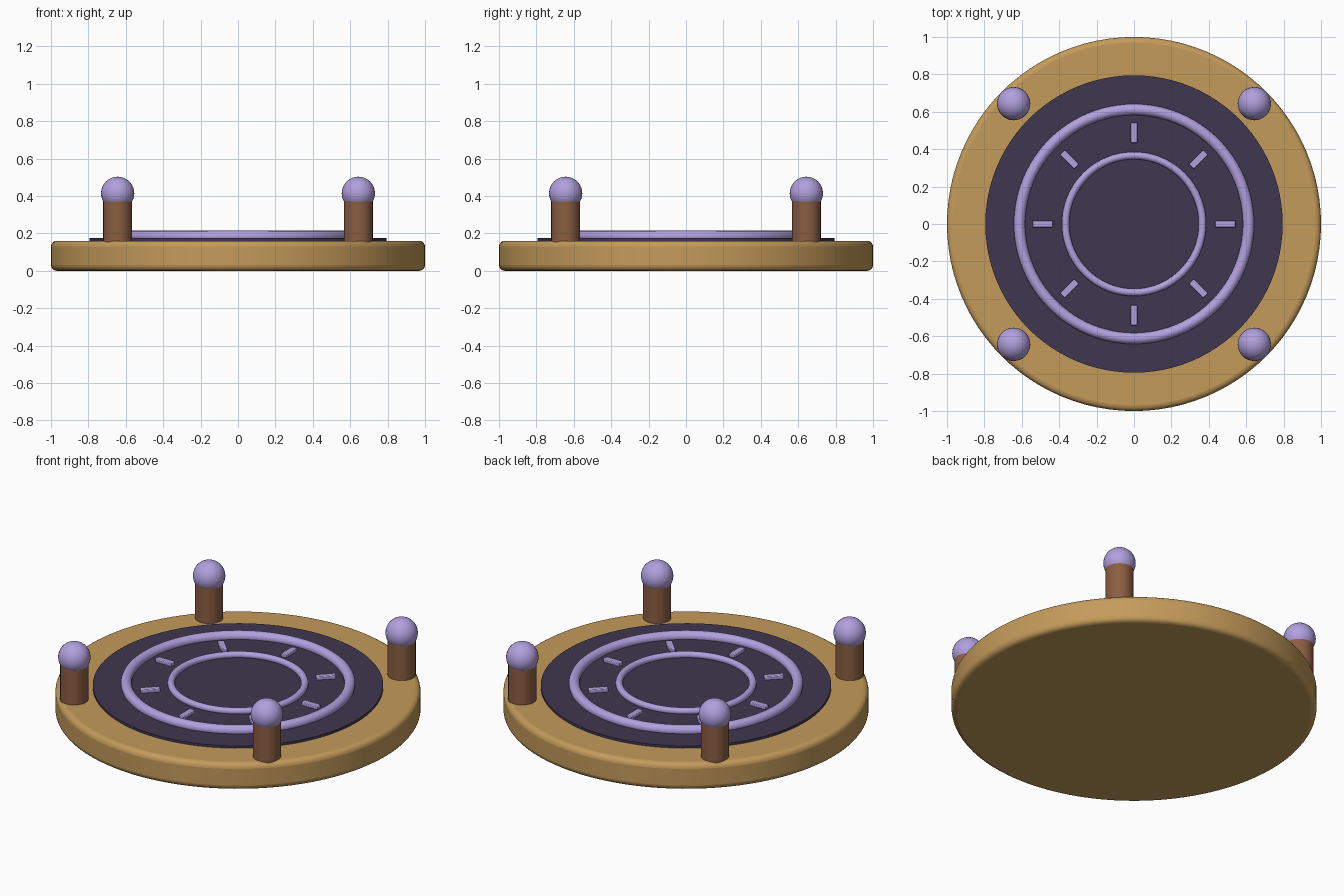
import bpy, math

if "Cube" in bpy.data.objects:
    bpy.data.objects.remove(bpy.data.objects["Cube"])


def material(name, rgb):
    """Flat colour from 0-255 display values."""
    def lin(c):
        c /= 255
        return c / 12.92 if c <= 0.04045 else ((c + 0.055) / 1.055) ** 2.4
    m = bpy.data.materials.new(name)
    m.diffuse_color = (*[lin(c) for c in rgb], 1)
    m.use_nodes = True
    m.node_tree.nodes["Principled BSDF"].inputs["Base Color"].default_value = m.diffuse_color
    return m


GOLD = material("tan_gold", (196, 155, 91))
DARK = material("dark_violet", (64, 55, 80))
LILAC = material("lilac", (177, 160, 222))
BROWN = material("brown", (139, 94, 66))


def finish(name, mat, bevel=0.0, segments=4):
    """Name, colour, optionally bevel, and smooth the active object."""
    ob = bpy.context.object
    ob.name = name
    ob.data.materials.append(mat)
    if bevel:
        bpy.ops.object.transform_apply(location=False, rotation=False, scale=True)
        mod = ob.modifiers.new("bevel", 'BEVEL')
        mod.width, mod.segments = bevel, segments
        mod.limit_method = 'ANGLE'
        mod.angle_limit = math.radians(40)
    bpy.ops.object.shade_smooth_by_angle(angle=math.radians(35))
    return ob


def cylinder(name, mat, radius, z0, z1, x=0, y=0, sides=64, bevel=0.0):
    bpy.ops.mesh.primitive_cylinder_add(vertices=sides, radius=radius, depth=z1 - z0,
                                        location=(x, y, (z0 + z1) / 2))
    return finish(name, mat, bevel)


# round platform and its dark inlay
cylinder("platform", GOLD, 1.0, 0, 0.16, sides=96, bevel=0.03)
cylinder("inlay_disc", DARK, 0.795, 0.14, 0.174, sides=96)

# raised rings
for name, major, minor in (("outer_ring", 0.612, 0.03), ("inner_ring", 0.366, 0.02)):
    bpy.ops.mesh.primitive_torus_add(major_radius=major, minor_radius=minor,
                                     major_segments=96, minor_segments=16,
                                     location=(0, 0, 0.184))
    finish(name, LILAC)

# eight radial marks between the rings
for i in range(8):
    a = i * math.pi / 4
    bpy.ops.mesh.primitive_cube_add(size=1, location=(0.488 * math.cos(a), 0.488 * math.sin(a), 0.181),
                                    rotation=(0, 0, a))
    bpy.context.object.scale = (0.108, 0.036, 0.024)
    finish(f"radial_mark_{i + 1}", LILAC, 0.004, 2)

# four posts topped with orbs
for i in range(4):
    a = math.pi / 4 + i * math.pi / 2
    x, y = 0.91 * math.cos(a), 0.91 * math.sin(a)
    cylinder(f"post_{i + 1}", BROWN, 0.077, 0.12, 0.37, x, y, sides=32)
    bpy.ops.mesh.primitive_uv_sphere_add(segments=32, ring_count=16, radius=0.089,
                                         location=(x, y, 0.414))
    finish(f"orb_{i + 1}", LILAC)
